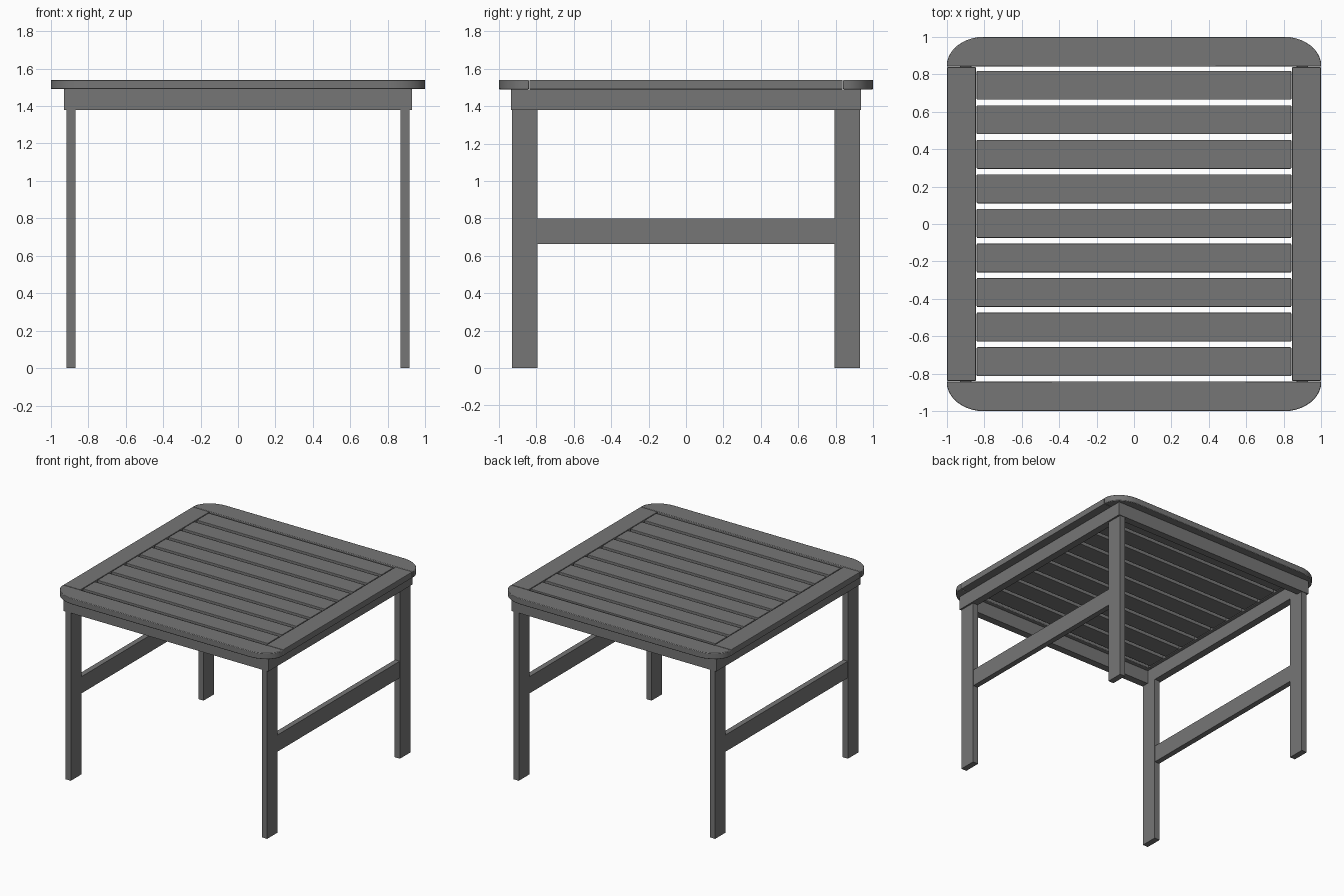
import bpy
from math import sin, cos, pi, radians

cube = bpy.data.objects.get("Cube")
if cube:
    bpy.data.objects.remove(cube, do_unlink=True)

# Single painted-wood colour
grey = bpy.data.materials.new("grey_wood")
grey.use_nodes = True
colour = (0.18, 0.18, 0.18, 1)
grey.diffuse_color = colour
grey.node_tree.nodes["Principled BSDF"].inputs["Base Color"].default_value = colour

LEG_TOP, APRON_TOP, TABLE_TOP = 1.38, 1.49, 1.54


def prism(name, outline, z0, z1, bevel=0.0):
    """Extrude a counter-clockwise outline upward, with optional softened edges."""
    n = len(outline)
    verts = [(x, y, z) for z in (z0, z1) for x, y in outline]
    faces = [tuple(reversed(range(n))), tuple(range(n, 2 * n))]
    faces += [(i, (i + 1) % n, (i + 1) % n + n, i + n) for i in range(n)]
    mesh = bpy.data.meshes.new(name)
    mesh.from_pydata(verts, [], faces)
    mesh.materials.append(grey)
    obj = bpy.data.objects.new(name, mesh)
    bpy.context.collection.objects.link(obj)
    if bevel:
        mod = obj.modifiers.new("soft_edges", "BEVEL")
        mod.width = bevel
        mod.segments = 2
        mod.limit_method = "ANGLE"
        mod.angle_limit = radians(40)
    return obj


def board(name, x0, x1, y0, y1, z0, z1, bevel=0.0):
    return prism(name, [(x0, y0), (x1, y0), (x1, y1), (x0, y1)], z0, z1, bevel)


# End boards with rounded outer corners
def end_board(name, side):
    inner, rx, ry, steps = 0.84, 0.2, 0.155, 10
    arc = [(0.8 + rx * cos(pi / 2 * i / steps), 0.845 + ry * sin(pi / 2 * i / steps))
           for i in range(steps + 1)]
    outline = [(-1, inner), (1, inner)] + arc + [(-x, y) for x, y in reversed(arc)]
    if side < 0:
        outline = [(-x, -y) for x, y in outline]
    obj = prism(name, outline, APRON_TOP, TABLE_TOP, 0.006)
    bpy.ops.object.select_all(action="DESELECT")
    bpy.context.view_layer.objects.active = obj
    obj.select_set(True)
    bpy.ops.object.shade_smooth_by_angle(angle=radians(35))


end_board("front_end_board", -1)
end_board("back_end_board", 1)

# Slats across the top
for i in range(9):
    y = 0.003 + (i - 4) * 0.1845
    board(f"slat_{i + 1}", -0.84, 0.84, y - 0.077, y + 0.077, APRON_TOP, TABLE_TOP, 0.004)

# Side boards, aprons, legs and stretchers, repeated left and right
for side, s in (("left", 1), ("right", -1)):
    def span(a, b):
        return sorted((s * a, s * b))

    board(f"{side}_side_board", *span(0.845, 0.998), -0.838, 0.838,
          APRON_TOP, TABLE_TOP, 0.004)
    board(f"{side}_apron", *span(0.87, 0.93), -0.935, 0.935, LEG_TOP, APRON_TOP)
    for end, e in (("front", -1), ("back", 1)):
        y0, y1 = sorted((e * 0.793, e * 0.93))
        board(f"{end}_{side}_leg", *span(0.868, 0.916), y0, y1, 0, LEG_TOP)
    board(f"{side}_stretcher", *span(0.87, 0.914), -0.793, 0.793, 0.663, 0.80)

# Front and back aprons
for end, e in (("front", -1), ("back", 1)):
    y0, y1 = sorted((e * 0.875, e * 0.935))
    board(f"{end}_apron", -0.87, 0.87, y0, y1, LEG_TOP, APRON_TOP)
